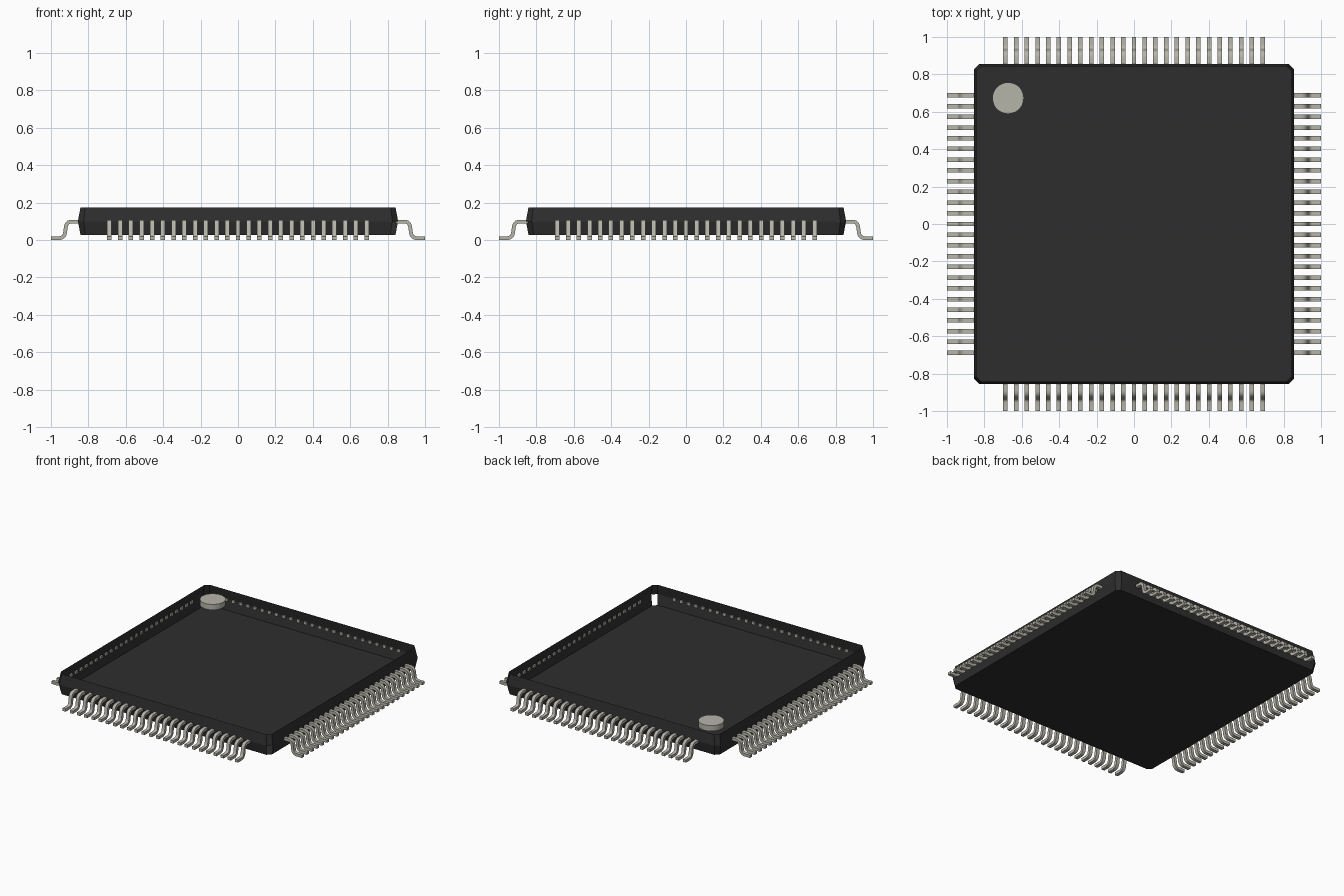
import bpy, bmesh, math
from mathutils import Vector

cube = bpy.data.objects.get("Cube")
if cube:
    bpy.data.objects.remove(cube, do_unlink=True)


def make_material(name, colour):
    mat = bpy.data.materials.new(name)
    mat.use_nodes = True
    mat.diffuse_color = colour
    mat.node_tree.nodes["Principled BSDF"].inputs["Base Color"].default_value = colour
    return mat


black = make_material("black plastic", (0.027, 0.027, 0.027, 1))
metal = make_material("tinned metal", (0.47, 0.46, 0.40, 1))


def make_object(name, bm, mat):
    mesh = bpy.data.meshes.new(name)
    bm.to_mesh(mesh)
    bm.free()
    mesh.materials.append(mat)
    obj = bpy.data.objects.new(name, mesh)
    bpy.context.collection.objects.link(obj)
    return obj


def smooth(obj, angle):
    bpy.ops.object.select_all(action='DESELECT')
    obj.select_set(True)
    bpy.context.view_layer.objects.active = obj
    bpy.ops.object.shade_smooth_by_angle(angle=math.radians(angle))


# Package body: an open shell with chamfered corners, widest at mid height
def ring(bm, half, cut, z):
    verts = []
    for sx, sy in ((1, -1), (1, 1), (-1, 1), (-1, -1)):
        pair = [(sx * (half - cut), sy * half), (sx * half, sy * (half - cut))]
        if sx * sy > 0:
            pair.reverse()
        verts += [bm.verts.new((x, y, z)) for x, y in pair]
    return verts


bm = bmesh.new()
rings = [ring(bm, 0.842, 0.026, 0.028),
         ring(bm, 0.856, 0.03, 0.1),
         ring(bm, 0.842, 0.026, 0.175)]
bm.faces.new(list(reversed(rings[0])))
for level, (low, high) in enumerate(zip(rings, rings[1:])):
    for i in range(8):
        if level == 0 and i == 0:
            continue  # open lower chamfer at the front corner
        j = (i + 1) % 8
        bm.faces.new((low[i], low[j], high[j], high[i]))
make_object("package_body", bm, black)

# Orientation marker: thin round disc near one corner
bm = bmesh.new()
bmesh.ops.create_cone(bm, cap_ends=True, segments=40, radius1=0.084,
                      radius2=0.084, depth=0.04)
bmesh.ops.translate(bm, verts=bm.verts, vec=(-0.673, 0.673, 0.155))
smooth(make_object("pin_one_marker", bm, metal), 30)

# Gull-wing centre line: shoulder, two round bends, flat foot
PITCH, COUNT = 0.0573, 25
WIDTH, THICK = 0.024, 0.02


def arc(cx, cz, radius, start, end, steps=5):
    angles = [math.radians(start + (end - start) * k / steps) for k in range(steps + 1)]
    return [Vector((cx + radius * math.cos(a), 0, cz + radius * math.sin(a))) for a in angles]


path = ([Vector((0.845, 0, 0.098))]
        + arc(0.892, 0.07, 0.028, 90, 8)
        + arc(0.955, 0.04, 0.03, 188, 270)
        + [Vector((1.0, 0, 0.01))])


def add_lead(bm, y):
    sections = []
    for k, p in enumerate(path):
        d = (path[min(k + 1, len(path) - 1)] - path[max(k - 1, 0)]).normalized()
        n = Vector((-d.z, 0, d.x)) * THICK / 2
        if k in (0, len(path) - 1):
            n = Vector((0, 0, THICK / 2))
        side = Vector((0, WIDTH / 2, 0))
        centre = p + Vector((0, y, 0))
        sections.append([bm.verts.new(centre + a * n + b * side)
                         for a, b in ((1, -1), (1, 1), (-1, 1), (-1, -1))])
    for s, t in zip(sections, sections[1:]):
        for i in range(4):
            j = (i + 1) % 4
            bm.faces.new((s[i], t[i], t[j], s[j]))
    bm.faces.new(sections[0])
    bm.faces.new(list(reversed(sections[-1])))


# One row of leads, repeated around the four sides
bm = bmesh.new()
for i in range(COUNT):
    add_lead(bm, (i - (COUNT - 1) / 2) * PITCH)
bmesh.ops.recalc_face_normals(bm, faces=bm.faces)
left_row = make_object("left_leads", bm, metal)
smooth(left_row, 40)
for turn, name in enumerate(("back_leads", "right_leads", "front_leads"), 1):
    row = left_row.copy()
    row.name = name
    row.rotation_euler.z = turn * math.pi / 2
    bpy.context.collection.objects.link(row)
